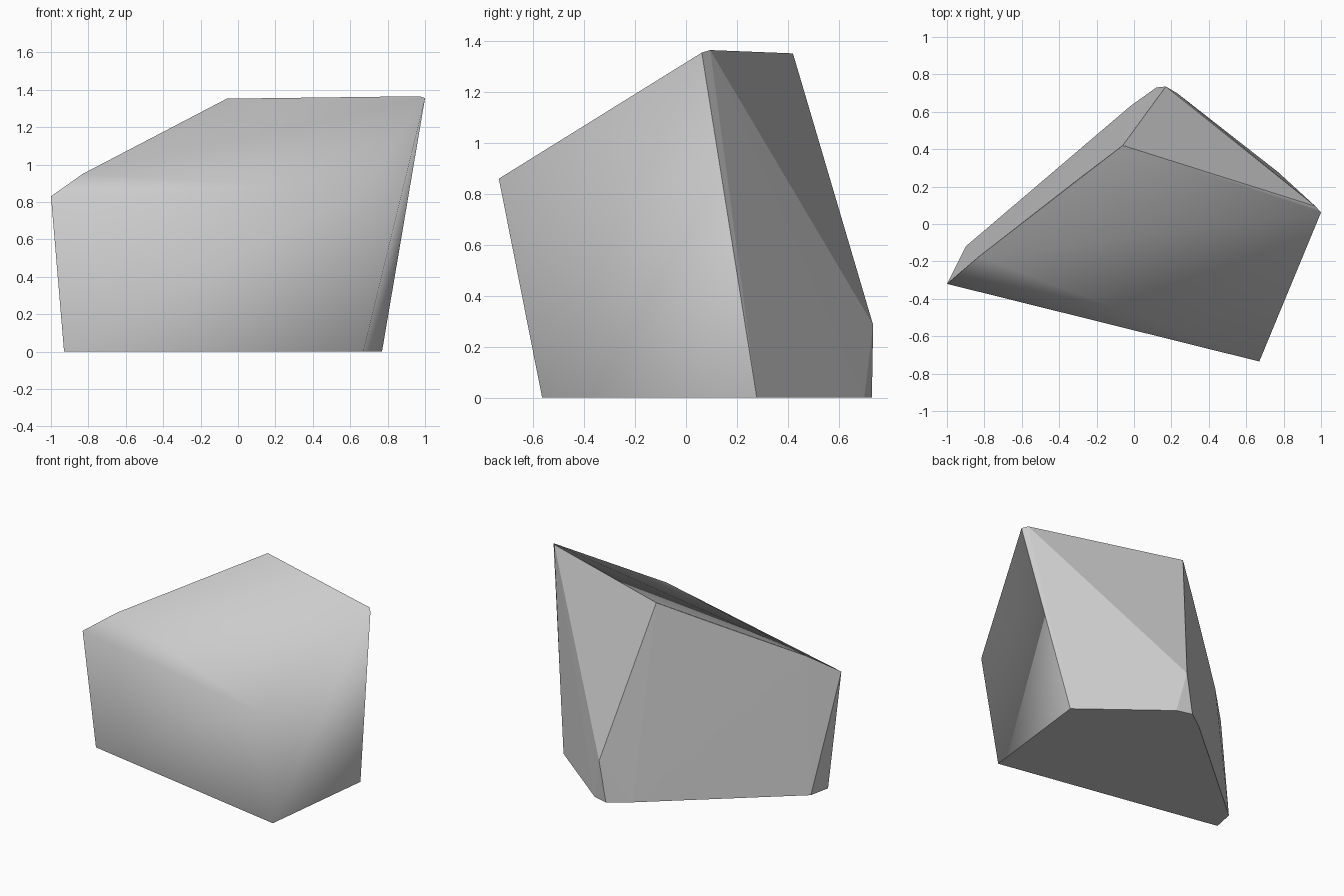
import bpy, bmesh
from mathutils import Vector

cube = bpy.data.objects.get("Cube")
if cube:
    bpy.data.objects.remove(cube, do_unlink=True)

# Stone colour
stone = bpy.data.materials.new("grey_stone")
stone.use_nodes = True
grey = (0.6, 0.6, 0.6, 1)
stone.diffuse_color = grey
stone.node_tree.nodes["Principled BSDF"].inputs["Base Color"].default_value = grey

# Corners of the boulder: footprint, front shoulders, crest, back
footprint = [(x, y, 0) for x, y in (
    (-.93, -.27), (.67, -.565), (.77, .278), (.23, .7),
    (.12, .73), (-.02, .63), (-.9, -.12))]
shoulders = [(-1, -.32, .83), (.67, -.735, .86)]
crest = [(-.83, -.175, .95), (-.31, .23, 1.22), (-.06, .42, 1.352),
         (.97, .095, 1.365), (1, .062, 1.355)]
back_corner = [(.17, .735, .285)]

# Wrap the corners in a convex hull
bm = bmesh.new()
for co in footprint + shoulders + crest + back_corner:
    bm.verts.new(co)
bmesh.ops.convex_hull(bm, input=bm.verts)
bmesh.ops.recalc_face_normals(bm, faces=bm.faces)
bm.normal_update()

# The worn front is smooth, the broken back and base stay faceted
worn = Vector((.3, -.75, .55))
for face in bm.faces:
    face.smooth = face.normal.dot(worn) > 0
for edge in bm.edges:
    edge.smooth = all(f.smooth for f in edge.link_faces)

mesh = bpy.data.meshes.new("boulder")
bm.to_mesh(mesh)
bm.free()
mesh.materials.append(stone)
bpy.context.collection.objects.link(bpy.data.objects.new("boulder", mesh))
